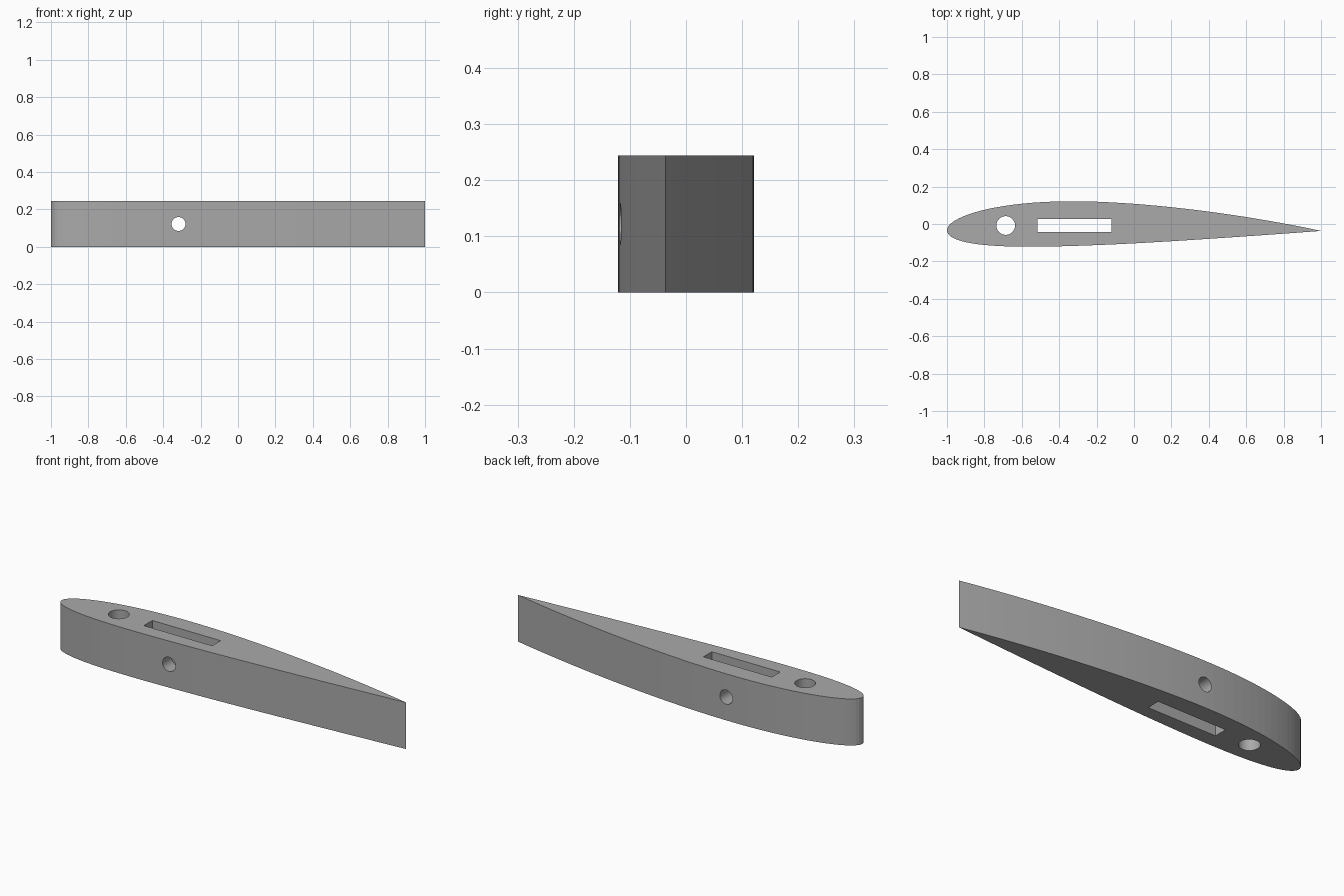
import bpy, bmesh, math
from mathutils import Matrix

if "Cube" in bpy.data.objects:
    bpy.data.objects.remove(bpy.data.objects["Cube"], do_unlink=True)

HEIGHT = 0.244
CHORD = 2.0
STEPS = 50
SPAR_X, SPAR_Y = -0.318, -0.008

grey = bpy.data.materials.new("plain grey")
grey.use_nodes = True
colour = (0.4, 0.4, 0.4, 1)
grey.diffuse_color = colour
grey.node_tree.nodes["Principled BSDF"].inputs["Base Color"].default_value = colour


def make_object(name, bm):
    bmesh.ops.recalc_face_normals(bm, faces=bm.faces)
    mesh = bpy.data.meshes.new(name)
    bm.to_mesh(mesh)
    bm.free()
    mesh.materials.append(grey)
    obj = bpy.data.objects.new(name, mesh)
    bpy.context.collection.objects.link(obj)
    return obj


def foil_point(t, side, camber=0.02, peak=0.4, thick=0.12):
    """Cambered aerofoil outline; side is +1 for the upper skin, -1 for the lower."""
    half = 5 * thick * (0.2969 * math.sqrt(t) - 0.126 * t - 0.3516 * t**2
                        + 0.2843 * t**3 - 0.1036 * t**4)
    span = peak if t < peak else 1 - peak
    mean = camber * (1 - ((t - peak) / span) ** 2)
    slope = math.atan(2 * camber * (peak - t) / span**2)
    return t - side * half * math.sin(slope), mean + side * half * math.cos(slope)


# Rib body: cosine-spaced outline, extruded upwards
ts = [(1 - math.cos(math.pi * i / STEPS)) / 2 for i in range(STEPS + 1)]
outline = [foil_point(t, 1) for t in reversed(ts)]
outline += [foil_point(t, -1) for t in ts[1:-1]]
low_x, high_x = min(p[0] for p in outline), max(p[0] for p in outline)
mid_y = (min(p[1] for p in outline) + max(p[1] for p in outline)) / 2
scale = CHORD / (high_x - low_x)
bm = bmesh.new()
base = bm.faces.new([bm.verts.new(((x - low_x) * scale - 1, (y - mid_y) * scale, 0))
                     for x, y in outline])
top = bmesh.ops.extrude_face_region(bm, geom=[base])["geom"]
bmesh.ops.translate(bm, vec=(0, 0, HEIGHT),
                    verts=[v for v in top if isinstance(v, bmesh.types.BMVert)])
rib = make_object("wing_rib", bm)


def round_cutter(name, radius, location, rotation):
    bm = bmesh.new()
    bmesh.ops.create_cone(bm, cap_ends=True, segments=48, radius1=radius, radius2=radius,
                          depth=1, matrix=Matrix.Translation(location) @ rotation)
    return make_object(name, bm)


# Cutters: round hole, spar slot and cross bolt hole
bm = bmesh.new()
bmesh.ops.create_cube(bm, size=1, matrix=Matrix.Translation((SPAR_X, SPAR_Y, HEIGHT / 2))
                      @ Matrix.Diagonal((0.396, 0.07, 1, 1)))
cutters = [
    make_object("spar_slot_cutter", bm),
    round_cutter("round_hole_cutter", 0.05, (-0.686, SPAR_Y, HEIGHT / 2), Matrix()),
    round_cutter("bolt_hole_cutter", 0.037, (SPAR_X, 0, HEIGHT / 2),
                 Matrix.Rotation(math.pi / 2, 4, "X")),
]
for cutter in cutters:
    cut = rib.modifiers.new(cutter.name, "BOOLEAN")
    cut.operation = "DIFFERENCE"
    cut.solver = "EXACT"
    cut.object = cutter

# Bake the cuts, then drop the cutters
bpy.context.view_layer.update()
graph = bpy.context.evaluated_depsgraph_get()
baked = bpy.data.meshes.new_from_object(rib.evaluated_get(graph))
rib.modifiers.clear()
rib.data = baked
for cutter in cutters:
    bpy.data.objects.remove(cutter, do_unlink=True)
